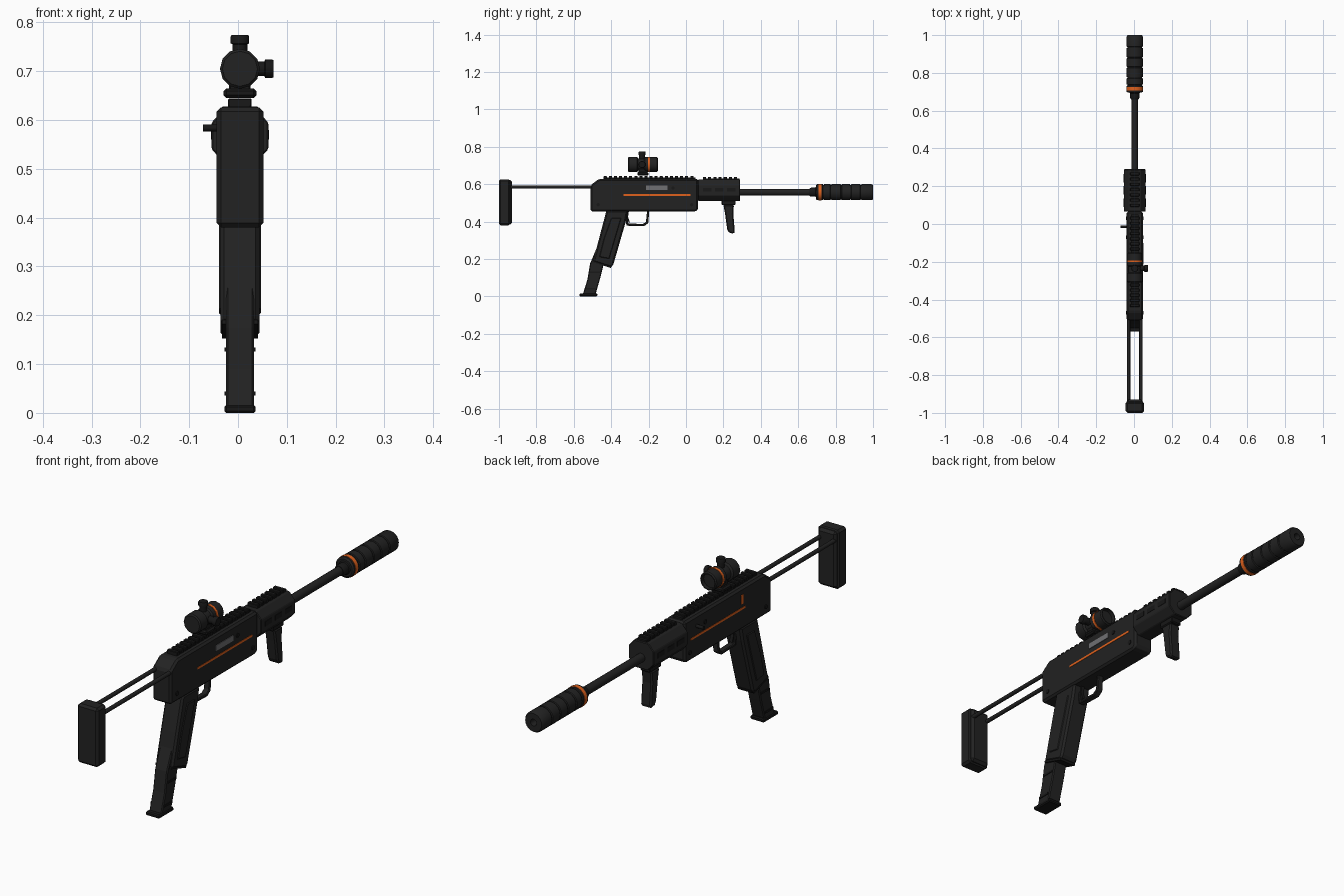
import bpy, bmesh, math
from mathutils import Vector

if "Cube" in bpy.data.objects:
    bpy.data.objects.remove(bpy.data.objects["Cube"])

CX = 0.004      # centre plane of the body
BORE = 0.557    # height of the barrel axis


def material(name, rgb):
    m = bpy.data.materials.new(name)
    m.use_nodes = True
    m.diffuse_color = (*rgb, 1)
    bsdf = m.node_tree.nodes["Principled BSDF"]
    bsdf.inputs["Base Color"].default_value = (*rgb, 1)
    bsdf.inputs["Roughness"].default_value = 0.6
    return m


BODY = material("charcoal", (0.016, 0.016, 0.016))
DARK = material("black", (0.009, 0.009, 0.009))
ORANGE = material("orange", (0.75, 0.12, 0.012))
GREY = material("steel grey", (0.16, 0.16, 0.17))


def finish(name, bm, mat, bevel=0.0, smooth=False):
    bmesh.ops.recalc_face_normals(bm, faces=bm.faces)
    me = bpy.data.meshes.new(name)
    bm.to_mesh(me)
    bm.free()
    me.materials.append(mat)
    ob = bpy.data.objects.new(name, me)
    bpy.context.collection.objects.link(ob)
    if bevel:
        mod = ob.modifiers.new("edge", "BEVEL")
        mod.width = bevel
        mod.segments = 1
        mod.limit_method = "ANGLE"
    if smooth:
        bpy.ops.object.select_all(action="DESELECT")
        ob.select_set(True)
        bpy.context.view_layer.objects.active = ob
        bpy.ops.object.shade_smooth_by_angle(angle=math.radians(35))
    return ob


def extrude(name, points, mat, shift, bevel=0.0):
    """Solid from a closed outline pushed along a vector."""
    bm = bmesh.new()
    face = bm.faces.new([bm.verts.new(p) for p in points])
    new = bmesh.ops.extrude_face_region(bm, geom=[face])["geom"]
    bmesh.ops.translate(bm, vec=shift, verts=[v for v in new if isinstance(v, bmesh.types.BMVert)])
    return finish(name, bm, mat, bevel)


def side_solid(name, yz, half, mat, bevel=0.0):
    return extrude(name, [(CX - half, y, z) for y, z in yz], mat, (2 * half, 0, 0), bevel)


def box(name, x, y, z, mat, bevel=0.0):
    pts = [(x[0], y[0], z[0]), (x[0], y[1], z[0]), (x[0], y[1], z[1]), (x[0], y[0], z[1])]
    return extrude(name, pts, mat, (x[1] - x[0], 0, 0), bevel)


def mid_box(name, half, y, z, mat, bevel=0.0):
    return box(name, (CX - half, CX + half), y, z, mat, bevel)


def lathe(name, profile, origin, axis, mat, sides=16, smooth=True):
    """Turned part: profile of (distance, radius) along an axis."""
    bm = bmesh.new()
    rot = Vector(axis).to_track_quat("Z", "Y")
    rings = []
    for d, r in profile:
        rings.append([bm.verts.new(Vector(origin) + rot @ Vector((
            r * math.cos(math.tau * i / sides), r * math.sin(math.tau * i / sides), d)))
            for i in range(sides)])
    for a, b in zip(rings, rings[1:]):
        for i in range(sides):
            j = (i + 1) % sides
            bm.faces.new((a[i], a[j], b[j], b[i]))
    bm.faces.new(rings[0])
    bm.faces.new(rings[-1])
    return finish(name, bm, mat, 0, smooth)


def rod(name, start, end, r, mat, sides=12):
    d = Vector(end) - Vector(start)
    return lathe(name, [(0, r), (d.length, r)], start, d, mat, sides)


# Receiver
side_solid("receiver", [(-0.51, 0.455), (-0.51, 0.595), (-0.465, 0.628), (0.065, 0.628),
                        (0.065, 0.465), (0.05, 0.453)], 0.043, BODY, 0.008)


# Sight rails with teeth
def rail(name, y0, y1, z):
    mid_box(name + "_base", 0.021, (y0, y1), (z - 0.01, z + 0.008), DARK)
    count = int((y1 - y0) / 0.026)
    step = (y1 - y0) / count
    for i in range(count):
        y = y0 + i * step
        mid_box(name + "_tooth", 0.024, (y, y + step * 0.6), (z, z + 0.016), DARK, 0.002)


rail("receiver_rail", -0.44, 0.05, 0.628)
rail("handguard_rail", 0.09, 0.285, 0.623)

# Handguard with side slots
outline = [(0.03, 0.51), (0.046, 0.527), (0.058, 0.54), (0.058, 0.595), (0.046, 0.608), (0.032, 0.624)]
section = outline + [(-x, z) for x, z in reversed(outline)]
extrude("handguard", [(CX + x, 0.065, z) for x, z in section], BODY, (0, 0.225, 0), 0.003)
for s in (-1, 1):
    for i in range(3):
        y = 0.09 + i * 0.065
        edge = CX + s * 0.0585
        box("handguard_slot", (edge - 0.001, edge + 0.001), (y, y + 0.045), (0.56, 0.58), DARK)

# Stripes, ejection port, pins and controls on the receiver sides
for s in (-1, 1):
    x = CX + s * 0.043
    box("side_stripe", (x - 0.0015, x + 0.0015), (-0.335, 0.025), (0.538, 0.547), ORANGE)
    for y, z in ((-0.47, 0.49), (0.03, 0.49), (-0.07, 0.58)):
        rod("receiver_pin", (x - s * 0.005, y, z), (x + s * 0.003, y, z), 0.009, DARK)
box("ejection_port", (CX + 0.042, CX + 0.0455), (-0.215, -0.10), (0.569, 0.592), GREY)
box("safety_mark", (CX - 0.045, CX - 0.042), (-0.322, -0.307), (0.562, 0.6), ORANGE)
rod("charging_handle", (-0.03, -0.015, 0.584), (-0.072, -0.015, 0.584), 0.007, DARK)

# Barrel, collar and suppressor
rod("barrel", (CX, 0.27, BORE), (CX, 0.7, BORE), 0.018, BODY, 16)
lathe("barrel_collar", [(0.66, 0.02), (0.668, 0.024), (0.692, 0.024), (0.7, 0.036), (0.71, 0.042)],
      (CX, 0, BORE), (0, 1, 0), DARK)
profile = [(0.695, 0.036), (0.7, 0.043)]
for y in (0.735, 0.775, 0.83, 0.88, 0.935):
    profile += [(y - 0.004, 0.043), (y - 0.002, 0.039), (y + 0.002, 0.039), (y + 0.004, 0.043)]
profile += [(0.992, 0.043), (1.0, 0.038), (1.0, 0.014), (0.97, 0.012)]
lathe("suppressor", profile, (CX, 0, BORE), (0, 1, 0), BODY, 20)
lathe("suppressor_ring", [(0.708, 0.04), (0.708, 0.0445), (0.724, 0.0445), (0.724, 0.04)],
      (CX, 0, BORE), (0, 1, 0), ORANGE, 20)

# Stock: two rods, body and butt pad
for s in (-1, 1):
    rod("stock_rod", (CX + s * 0.032, -0.95, 0.585), (CX + s * 0.032, -0.48, 0.585), 0.0085, BODY)
mid_box("stock_body", 0.043, (-0.985, -0.93), (0.385, 0.622), BODY, 0.01)
mid_box("butt_pad", 0.048, (-1.0, -0.94), (0.38, 0.626), BODY, 0.009)

# Pistol grip with raised side panels
side_solid("pistol_grip", [(-0.425, 0.46), (-0.31, 0.46), (-0.322, 0.40), (-0.39, 0.165), (-0.402, 0.155),
                           (-0.497, 0.185), (-0.462, 0.32)], 0.04, BODY, 0.009)
side_solid("grip_panel", [(-0.40, 0.42), (-0.345, 0.42), (-0.41, 0.2), (-0.465, 0.21), (-0.44, 0.31)],
           0.043, BODY, 0.004)
side_solid("grip_collar", [(-0.495, 0.19), (-0.398, 0.16), (-0.402, 0.152), (-0.498, 0.182)], 0.037, DARK)

# Curved magazine and its base plate
side_solid("magazine", [(-0.46, 0.3), (-0.40, 0.3), (-0.438, 0.18), (-0.458, 0.1), (-0.484, 0.01),
                        (-0.552, 0.01), (-0.527, 0.09), (-0.513, 0.175)], 0.029, BODY, 0.004)
for z, y in ((0.13, -0.482), (0.04, -0.508)):
    mid_box("magazine_rib", 0.032, (y - 0.03, y + 0.024), (z - 0.004, z + 0.004), DARK)
mid_box("magazine_base", 0.032, (-0.57, -0.474), (0.0, 0.016), DARK, 0.004)

# Trigger guard and trigger
path = [(-0.33, 0.46), (-0.318, 0.378), (-0.225, 0.375), (-0.202, 0.392), (-0.196, 0.46)]
inner = [(-0.32, 0.46), (-0.309, 0.39), (-0.23, 0.387), (-0.214, 0.398), (-0.208, 0.46)]
side_solid("trigger_guard", path + inner[::-1], 0.013, BODY, 0.003)
side_solid("trigger", [(-0.325, 0.46), (-0.305, 0.46), (-0.31, 0.425), (-0.3, 0.396), (-0.306, 0.394),
                       (-0.322, 0.425)], 0.007, DARK)

# Foregrip
mid_box("foregrip_mount", 0.024, (0.19, 0.265), (0.488, 0.514), DARK, 0.004)
side_solid("foregrip", [(0.2, 0.49), (0.256, 0.49), (0.253, 0.44), (0.261, 0.345), (0.255, 0.335),
                        (0.23, 0.34), (0.22, 0.36), (0.209, 0.44)], 0.024, BODY, 0.007)

# Optic: tube, orange ring, turrets and mount
SZ = 0.705
lathe("optic_tube", [(-0.31, 0.036), (-0.305, 0.041), (-0.262, 0.041), (-0.256, 0.033), (-0.225, 0.033),
                     (-0.22, 0.039), (-0.155, 0.039), (-0.15, 0.035), (-0.15, 0.031), (-0.165, 0.03)],
      (CX, 0, SZ), (0, 1, 0), BODY, 12)
lathe("optic_ring", [(-0.202, 0.036), (-0.202, 0.041), (-0.192, 0.041), (-0.192, 0.036)],
      (CX, 0, SZ), (0, 1, 0), ORANGE, 12)
turret = [(0.02, 0.015), (0.05, 0.015), (0.052, 0.019), (0.066, 0.019), (0.069, 0.017)]
lathe("top_turret", turret, (CX, -0.235, SZ), (0, 0, 1), DARK, 12)
lathe("side_turret", turret, (CX, -0.235, SZ), (1, 0, 0), DARK, 12)
mid_box("optic_mount_neck", 0.022, (-0.255, -0.205), (0.655, 0.69), DARK, 0.003)
mid_box("optic_mount_clamp", 0.034, (-0.26, -0.2), (0.645, 0.665), DARK, 0.006)
